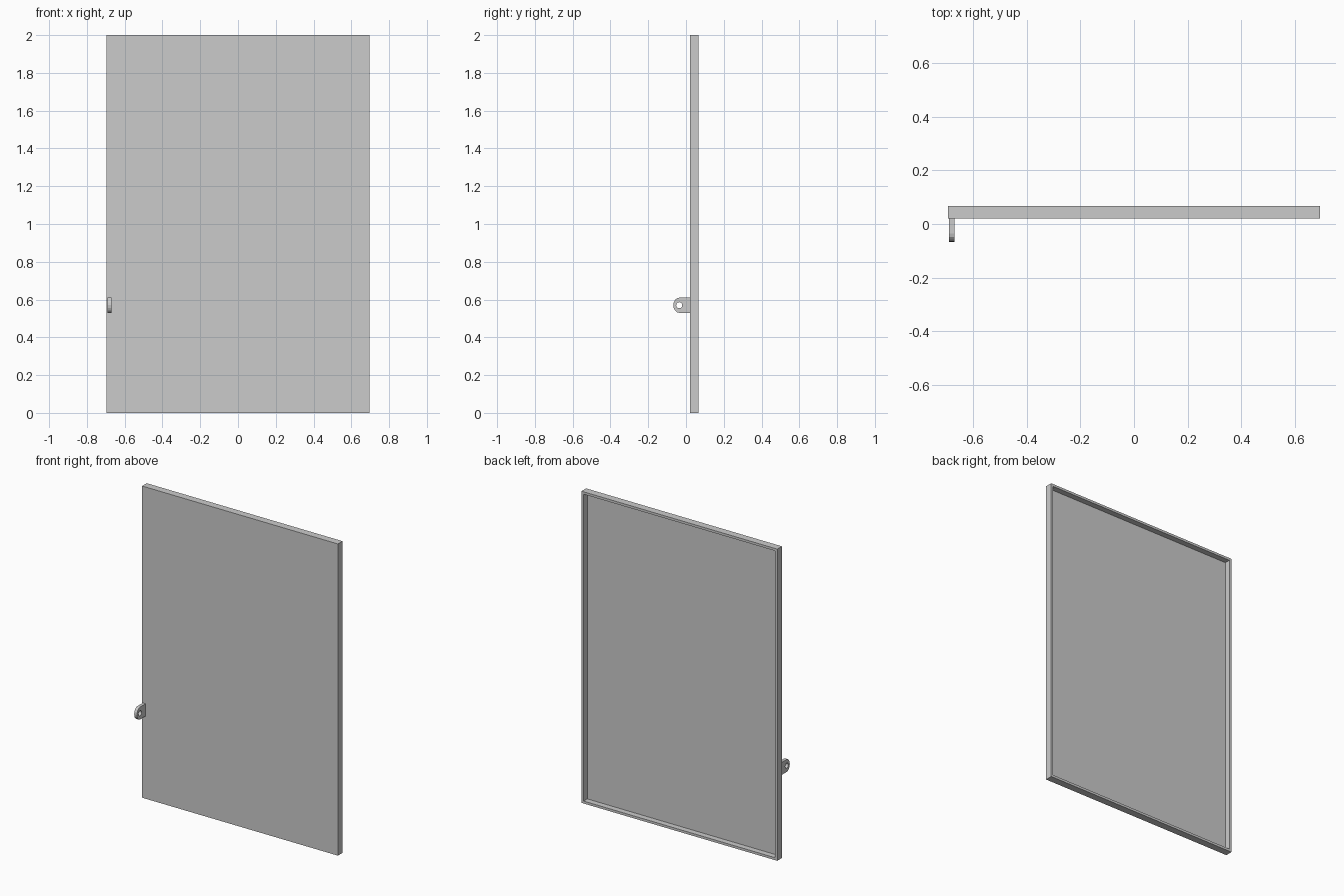
import bpy
import bmesh
from math import cos, sin, pi
from mathutils import Vector

cube = bpy.data.objects.get("Cube")
if cube:
    bpy.data.objects.remove(cube, do_unlink=True)

grey = bpy.data.materials.new("light_grey")
grey.use_nodes = True
colour = (0.6, 0.6, 0.6, 1)
grey.diffuse_color = colour
grey.node_tree.nodes["Principled BSDF"].inputs["Base Color"].default_value = colour


def add_object(name, bm):
    bmesh.ops.recalc_face_normals(bm, faces=bm.faces)
    mesh = bpy.data.meshes.new(name)
    bm.to_mesh(mesh)
    bm.free()
    mesh.materials.append(grey)
    obj = bpy.data.objects.new(name, mesh)
    bpy.context.collection.objects.link(obj)
    return obj


# Door panel: a slab whose back is inset and sunk, leaving a thin rim
half_width, height = 0.695, 2.0
front_y, back_y = 0.02, 0.067
rim, depth = 0.022, 0.037

bm = bmesh.new()
bmesh.ops.create_cube(bm, size=1)
bmesh.ops.scale(bm, vec=(2 * half_width, back_y - front_y, height), verts=bm.verts)
bmesh.ops.translate(bm, vec=(0, (front_y + back_y) / 2, height / 2), verts=bm.verts)
bm.normal_update()
back = max(bm.faces, key=lambda f: f.normal.y)
bmesh.ops.inset_region(bm, faces=[back], thickness=rim)
floor = bmesh.ops.extrude_face_region(bm, geom=[back])
moved = [v for v in floor["geom"] if isinstance(v, bmesh.types.BMVert)]
bmesh.ops.translate(bm, vec=(0, -depth, 0), verts=moved)
if back.is_valid:
    bmesh.ops.delete(bm, geom=[back], context="FACES_ONLY")
add_object("door_panel", bm)

# Lug: a rounded tab with a round eye, as bridged outer and inner outlines
eye_y, eye_z, eye_radius = -0.036, 0.57, 0.016
lug_half_height, nose = 0.04, 0.031
left_x, right_x = -0.69, -0.67
steps = 16


def outer_point(angle):
    c, s = cos(angle), sin(angle)
    if c < 0.01:
        return eye_y + nose * c, eye_z + lug_half_height * s
    # Follow the straight edges back to the panel
    reach = min((front_y - eye_y) / c, lug_half_height / max(abs(s), 0.01))
    return eye_y + reach * c, eye_z + reach * s


# Sample angles, with the two corners at the panel included exactly
corner = (Vector((front_y - eye_y, lug_half_height))).angle(Vector((1, 0)))
angles = sorted([2 * pi * i / steps for i in range(steps)] + [corner, 2 * pi - corner])

bm = bmesh.new()
rings = []
for x in (left_x, right_x):
    rings.append([bm.verts.new((x, *outer_point(a))) for a in angles])
    rings.append([bm.verts.new((x, eye_y + eye_radius * cos(a), eye_z + eye_radius * sin(a)))
                  for a in angles])
outer_l, inner_l, outer_r, inner_r = rings
for a, b in ((outer_l, inner_l), (inner_l, inner_r), (inner_r, outer_r), (outer_r, outer_l)):
    for i in range(len(angles)):
        j = (i + 1) % len(angles)
        bm.faces.new((a[i], a[j], b[j], b[i]))
add_object("latch_lug", bm)
